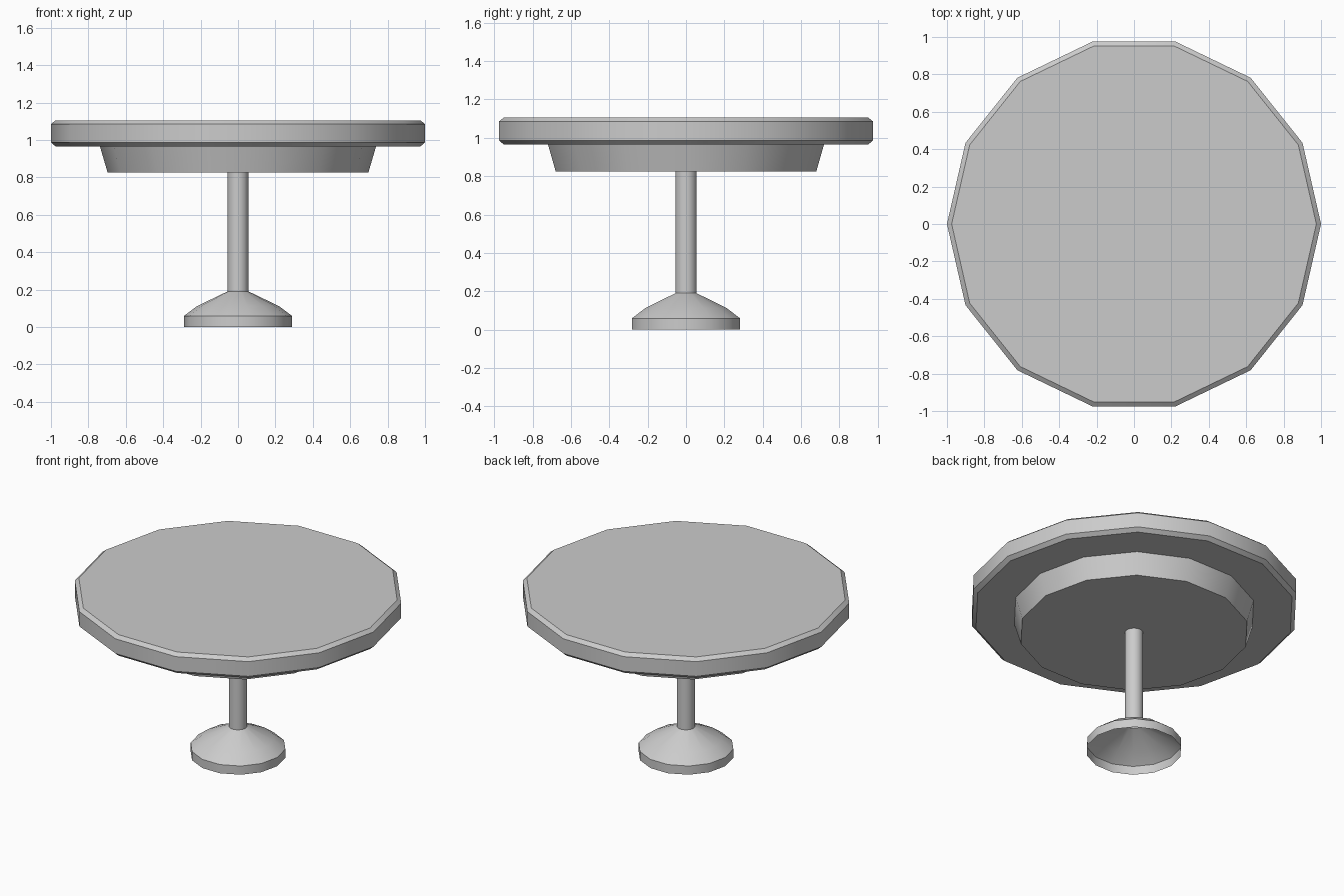
import bpy, bmesh
from math import cos, sin, pi, radians

if "Cube" in bpy.data.objects:
    bpy.data.objects.remove(bpy.data.objects["Cube"])

SIDES = 14


def lathe(name, profile, cap_bottom=False, cap_top=False):
    """Revolve (radius, z) points, listed bottom to top, into a 14-sided part."""
    bm = bmesh.new()
    rings = [[bm.verts.new((r * cos(2 * pi * i / SIDES), r * sin(2 * pi * i / SIDES), z))
              for i in range(SIDES)] for r, z in profile]
    for low, high in zip(rings, rings[1:]):
        for i in range(SIDES):
            j = (i + 1) % SIDES
            bm.faces.new((low[i], low[j], high[j], high[i]))
    if cap_bottom:
        bm.faces.new(rings[0][::-1])
    if cap_top:
        bm.faces.new(rings[-1])
    mesh = bpy.data.meshes.new(name)
    bm.to_mesh(mesh)
    bm.free()
    obj = bpy.data.objects.new(name, mesh)
    bpy.context.collection.objects.link(obj)
    bpy.ops.object.select_all(action='DESELECT')
    obj.select_set(True)
    bpy.context.view_layer.objects.active = obj
    bpy.ops.object.shade_smooth_by_angle(angle=radians(30))
    return obj


# Round top with chamfered rim
lathe("table_top", [(0.975, 0.965), (1.0, 0.987), (1.0, 1.085), (0.975, 1.105)], True, True)

# Tapered support under the top
lathe("apron", [(0.697, 0.825), (0.738, 0.965)], cap_bottom=True)

# Central post
lathe("stem", [(0.056, 0.19), (0.056, 0.825)])

# Flared foot, hollow underneath
lathe("foot", [(0.29, 0.0), (0.29, 0.058), (0.218, 0.112), (0.056, 0.19)])
